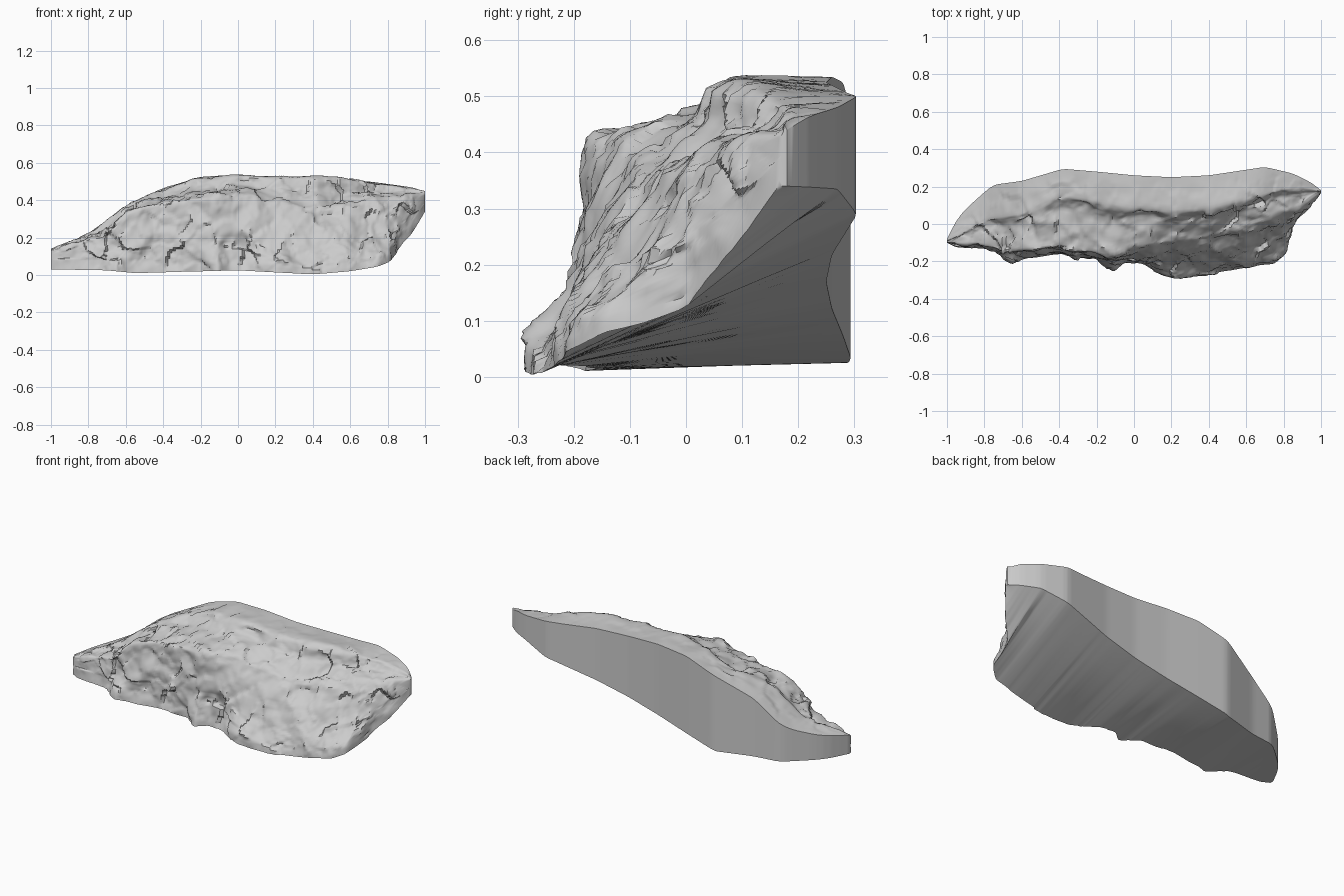
import bpy, bmesh, math
from mathutils import Vector, noise

if "Cube" in bpy.data.objects:
    bpy.data.objects.remove(bpy.data.objects["Cube"])

# Guide curves running along x: (x, value...)
front_y = [(-1, -.10), (-.95, -.125), (-.85, -.13), (-.75, -.14), (-.7, -.20), (-.65, -.22), (-.6, -.19),
           (-.4, -.16), (-.2, -.18), (-.11, -.26), (-.05, -.20), (.05, -.22), (.12, -.26), (.2, -.29),
           (.4, -.275), (.6, -.23), (.75, -.21), (.82, -.15), (.845, 0), (.93, .08), (1, .165)]
front_z = [(-1, .03), (-.7, .025), (-.55, .01), (0, .025), (.4, .003), (.6, .02), (.75, .045),
           (.83, .08), (.86, .15), (.93, .22), (1, .34)]
face = [(-1, -.10, .08), (-.8, -.13, .10), (-.6, -.18, .16), (-.4, -.155, .20), (-.12, -.20, .22),
        (0, -.19, .22), (.2, -.22, .15), (.4, -.20, .17), (.6, -.15, .20), (.8, -.04, .24),
        (.9, .06, .30), (1, .17, .39)]
brow = [(-1, -.10, .13), (-.8, -.11, .19), (-.7, -.17, .23), (-.6, -.14, .34), (-.4, -.13, .40),
        (-.12, -.185, .42), (0, -.14, .43), (.2, -.10, .40), (.4, -.08, .37), (.6, -.03, .38),
        (.8, .06, .40), (.9, .10, .42), (1, .17, .43)]
step = [(-1, -.09, .14), (-.8, .02, .22), (-.6, .05, .38), (-.4, .15, .46), (-.25, .12, .515),
        (0, .07, .535), (.2, .06, .525), (.4, .07, .525), (.6, .12, .51), (.8, .18, .485),
        (.9, .19, .465), (1, .175, .45)]
back = [(-1, -.08, .14), (-.95, .02, .16), (-.9, .08, .175), (-.8, .17, .215), (-.75, .21, .25),
        (-.6, .23, .365), (-.38, .295, .47), (-.2, .28, .525), (0, .26, .535), (.2, .25, .525),
        (.4, .26, .52), (.6, .29, .505), (.7, .305, .50), (.85, .27, .48), (.95, .22, .465), (1, .18, .44)]
base_z = [(-1, .03), (-.4, .025), (.7, .29), (.85, .335), (1, .34)]


def at(curve, x):
    for a, b in zip(curve, curve[1:]):
        if x <= b[0]:
            f = (x - a[0]) / (b[0] - a[0])
            return Vector([p + (q - p) * f for p, q in zip(a[1:], b[1:])] + [0] * (3 - len(a)))
    return Vector(list(curve[-1][1:]) + [0] * (3 - len(curve[-1])))


def soft(curve, x, r=.025):
    r = min(r, 1 - abs(x))
    return (at(curve, x - r) + at(curve, x) * 2 + at(curve, x + r)) / 4


def section(x):
    """Rock profile from the front foot up and over to the back edge."""
    foot = Vector((soft(front_y, x, .012)[0], soft(front_z, x)[0]))
    toe = foot + Vector((.004, .055))
    mid, top, ridge, rear = (soft(c, x) for c in (face, brow, step, back))
    ledge = Vector((ridge[0] * .78 + top[0] * .22, top[1] * .6 + ridge[1] * .4))
    return [foot, toe, mid, top, ledge, ridge, rear]


def rock_relief(p):
    """Chunky tilted facets plus rounded bumps and fine grain."""
    h = noise.noise(p * 4.5) * .022 + noise.noise(p * 11) * .014 + noise.noise(p * 26) * .004
    q = p + noise.noise_vector(p * 6) * .03
    for s, amp in ((7, .30), (14, .22)):
        c = noise.voronoi(q * s)[1][0]
        d = q * s - c
        tilt = noise.noise_vector(c * 3.7)
        h += max(-.022, min(.022, tilt.dot(d) / s * amp))
    return h


NX, ROWS = 230, [5, 14, 16, 12, 8, 12]
NT = sum(ROWS)
bm = bmesh.new()
cols, lower = [], []

# Upper rock skin
for i in range(NX + 1):
    u = i / NX * 2 - 1
    x = .6 * u + .4 * math.sin(u * math.pi / 2)
    pts = section(x)
    line = [pts[0]]
    for a, b, n in zip(pts, pts[1:], ROWS):
        line += [a.lerp(b, k / n) for k in range(1, n + 1)]
    for _ in range(3):
        line = [line[0]] + [(line[k - 1] + line[k] * 2 + line[k + 1]) / 4
                            for k in range(1, NT)] + [line[-1]]
    cols.append([bm.verts.new((x, p[0], p[1])) for p in line])
for a, b in zip(cols, cols[1:]):
    for j in range(NT):
        bm.faces.new((a[j], b[j], b[j + 1], a[j + 1]))
bm.normal_update()

# Weathered relief, fading at the rims
moves = []
for i, col in enumerate(cols):
    for j, v in enumerate(col):
        end = min(1, (1 - abs(v.co.x)) / .08)
        fade = end * min(1, .3 + j / 8) * min(1, (NT - j) / 14)
        if j > NT - 14:
            fade *= .6
        moves.append((v, v.normal * rock_relief(v.co) * fade))
for v, d in moves:
    v.co += d
    v.co.z = max(v.co.z, 0)

# Vertical back wall and sloping underside
for col in cols:
    f, r = col[0], col[-1]
    b = Vector((r.co.x, r.co.y, at(base_z, r.co.x)[0]))
    b.z = min(b.z, r.co.z - .03)
    lower.append([bm.verts.new(b)] + [bm.verts.new(b.lerp(f.co, k / 4)) for k in (1, 2, 3)])
rings = [[c[-1]] + l + [c[0]] for c, l in zip(cols, lower)]
for a, b in zip(rings, rings[1:]):
    for j in range(5):
        bm.faces.new((a[j], b[j], b[j + 1], a[j + 1]))

# End caps
for col, low in ((cols[0], lower[0]), (cols[-1], lower[-1])):
    bm.faces.new(col + low)
bmesh.ops.recalc_face_normals(bm, faces=bm.faces)

mesh = bpy.data.meshes.new("cliff_rock")
bm.to_mesh(mesh)
bm.free()
rock = bpy.data.objects.new("cliff_rock", mesh)
bpy.context.collection.objects.link(rock)
bpy.context.view_layer.objects.active = rock
rock.select_set(True)
bpy.ops.object.shade_smooth_by_angle(angle=math.radians(45))
